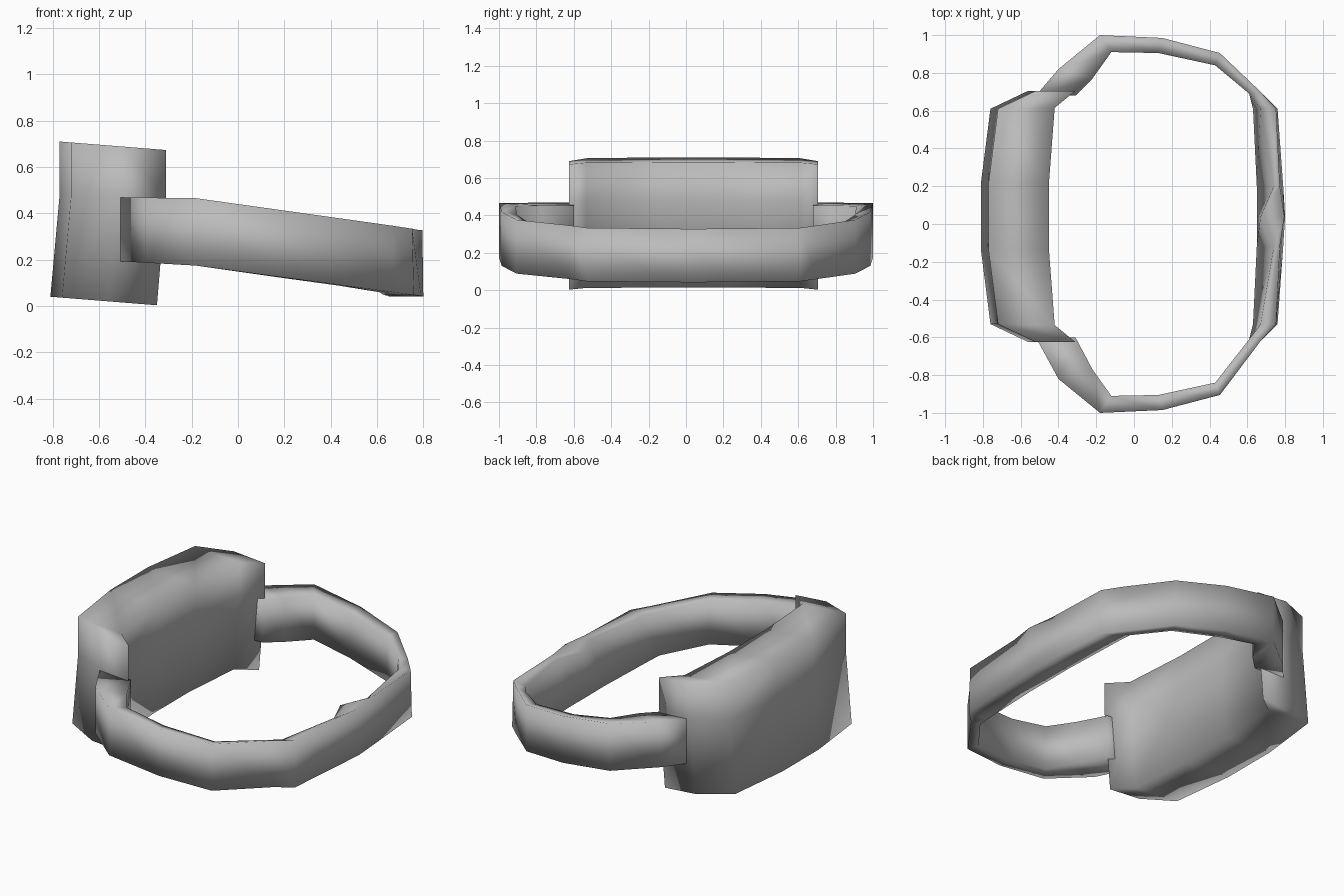
import bpy
import bmesh

cube = bpy.data.objects.get("Cube")
if cube:
    bpy.data.objects.remove(cube, do_unlink=True)

grey = bpy.data.materials.new("plain grey")
grey.use_nodes = True
grey.diffuse_color = (0.5, 0.5, 0.5, 1)
grey.node_tree.nodes["Principled BSDF"].inputs["Base Color"].default_value = (0.5, 0.5, 0.5, 1)


def finish(name, bm):
    """Turn a bmesh into a smooth shaded grey object."""
    bmesh.ops.recalc_face_normals(bm, faces=bm.faces)
    for face in bm.faces:
        face.smooth = True
    mesh = bpy.data.meshes.new(name)
    bm.to_mesh(mesh)
    bm.free()
    mesh.materials.append(grey)
    obj = bpy.data.objects.new(name, mesh)
    bpy.context.collection.objects.link(obj)
    return obj


def loft(name, sections):
    """Skin a row of four-point sections and close both ends."""
    bm = bmesh.new()
    rows = [[bm.verts.new(p) for p in section] for section in sections]
    for a, b in zip(rows, rows[1:]):
        for i in range(4):
            j = (i + 1) % 4
            bm.faces.new((a[i], a[j], b[j], b[i]))
    bm.faces.new(rows[0])
    bm.faces.new(rows[-1])
    return finish(name, bm)


def mirrored(half):
    """Run a half list of stations from -y to +y."""
    return [(s, *p) for s, part in ((-1, half), (1, half[::-1])) for p in part]


SHIFT = 0.04   # the housing and rear pad sit slightly towards the back


def side_y(side, y):
    return side * y + (SHIFT if y < 0.7 else 0)


# Strap: outer x, y, then inner x, y, then how far the inner top edge leans out
strap_half = [
    (-0.52, 0.64, -0.31, 0.64, 0),
    (-0.40, 0.82, -0.22, 0.77, 0),
    (-0.18, 1.00, -0.12, 0.91, 0),
    (0.15, 0.985, 0.13, 0.905, 0),
    (0.455, 0.905, 0.43, 0.84, 0),
    (0.67, 0.66, 0.61, 0.65, 0),
    (0.76, 0.57, 0.63, 0.57, 0.04),
    (0.79, 0.16, 0.65, 0.16, 0.09),
]
knob = (1, 0.80, 0, 0.65, 0, 0.02)
stations = mirrored(strap_half)
stations.insert(len(strap_half), knob)


def strap_top(x):
    return 0.44 - 0.14 * x if x > -0.2 else 0.468


def strap_bottom(x):
    return 0.15 - 0.135 * x if x > -0.2 else 0.177 - 0.05 * (x + 0.2)


strap_sections = []
for side, ox, oy, ix, iy, lean in stations:
    y_out, y_in = side_y(side, oy), side_y(side, iy)
    top, bottom = strap_top(ox), strap_bottom(ox)
    strap_sections.append([
        (ox - lean / 5, y_out, top),
        (ox, y_out, bottom),
        (ix, y_in, bottom),
        (ix + lean, y_in, top - 0.015),
    ])
loft("head_strap", strap_sections)

# Housing: curved block with flanges turned in at both ends
housing_half = [
    (-0.52, 0.665, -0.31, 0.665),
    (-0.72, 0.57, -0.42, 0.575),
    (-0.77, 0.18, -0.45, 0.18),
]


def housing_rows(x, y):
    """Points of one vertical line of the wall, from top to bottom."""
    slope = 0.08 * (x + 0.77)
    return [(x, y, 0.71 - slope), (x, y, 0.48), (x - 0.04, y, 0.04 - slope)]


bm = bmesh.new()
columns = []
for side, ox, oy, ix, iy in mirrored(housing_half):
    outer = [bm.verts.new(p) for p in housing_rows(ox, side * oy + SHIFT)]
    inner = [bm.verts.new(p) for p in housing_rows(ix, side * iy + SHIFT)]
    columns.append(outer + inner[::-1])
for a, b in zip(columns, columns[1:]):
    for i in range(6):
        j = (i + 1) % 6
        bm.faces.new((a[i], a[j], b[j], b[i]))
for end in (columns[0], columns[-1]):
    bm.faces.new((end[0], end[1], end[4], end[5]))
    bm.faces.new((end[1], end[2], end[3], end[4]))
finish("front_housing", bm)
